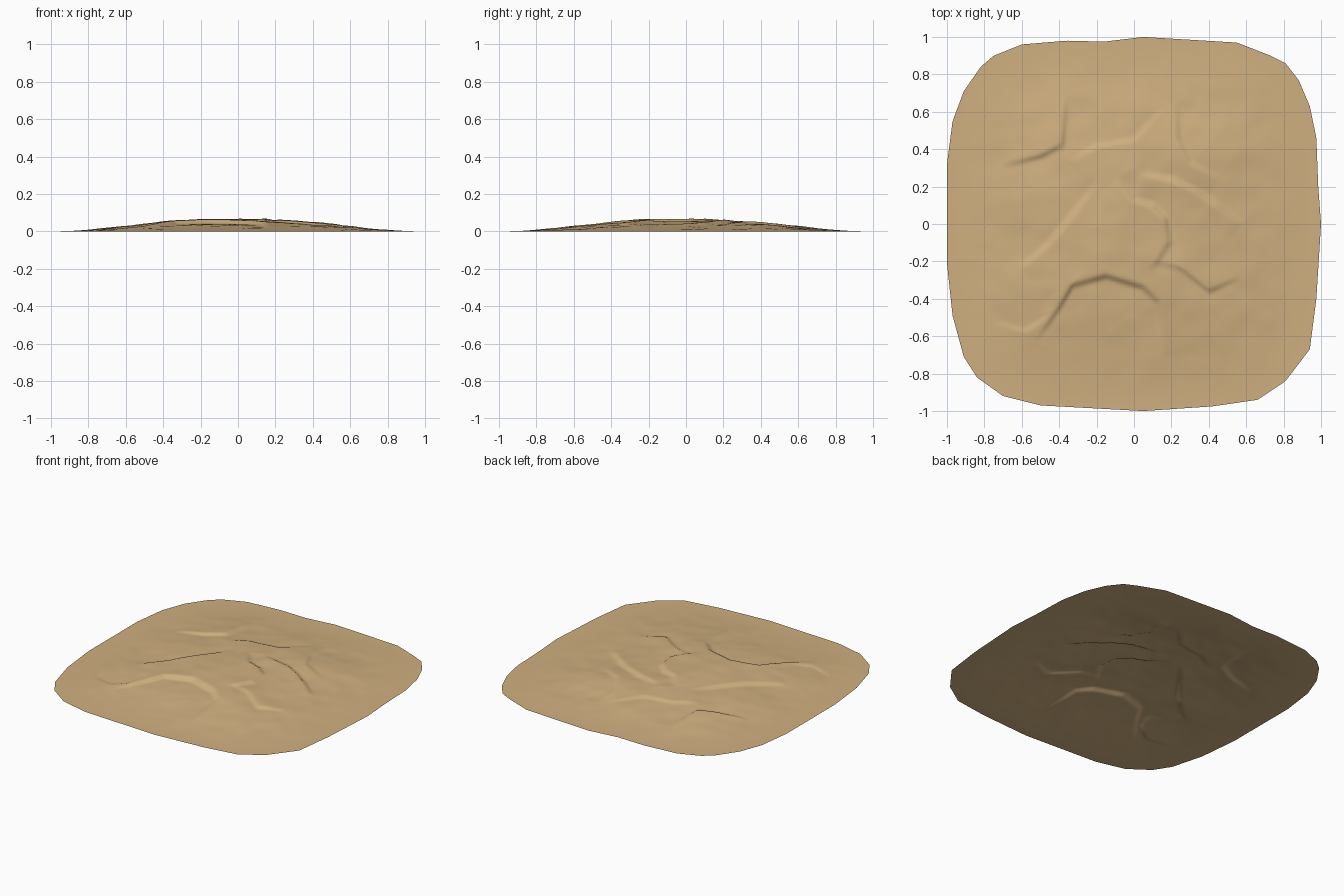
import bpy
import bmesh
import math
from mathutils import Vector, noise

default_cube = bpy.data.objects.get("Cube")
if default_cube:
    bpy.data.objects.remove(default_cube, do_unlink=True)

CELLS = 150

# Rounded-square outline of the sand patch, counter-clockwise from the right
OUTLINE = [Vector(p) for p in (
    (1, 0), (.985, .2), (.975, .46), (.94, .63), (.88, .77), (.81, .86),
    (.73, .9), (.55, .97), (.05, 1), (-.16, .975), (-.36, .98), (-.6, .96),
    (-.75, .9), (-.82, .84), (-.91, .71), (-.97, .55), (-1, .32), (-1, -.21),
    (-.97, -.49), (-.91, -.71), (-.84, -.82), (-.7, -.92), (-.5, -.97),
    (.05, -1), (.42, -.975), (.66, -.94), (.81, -.84), (.94, -.67), (.975, -.4))]

# Each scarp: height, reach, and a path whose left-hand side is the high side
SCARPS = [
    # rim around the front hollow
    (.012, .13, [(-.52, -.62), (-.4, -.45), (-.33, -.33), (-.15, -.28),
                 (.05, -.34), (.13, -.42), (.15, -.7)]),
    # bowl at the front left corner
    (.005, .07, [(-.43, -.36), (-.47, -.5), (-.58, -.57), (-.72, -.53), (-.82, -.4)]),
    # long diagonal bank
    (.009, .12, [(-.2, .22), (-.33, .05), (-.45, -.1), (-.6, -.23)]),
    # back left shelf
    (.009, .1, [(-.7, .31), (-.5, .36), (-.38, .42), (-.36, .68)]),
    # back middle lip
    (.006, .08, [(.16, .62), (0, .45), (-.2, .42), (-.34, .34)]),
    # winding central ledge
    (.011, .08, [(.1, -.24), (.19, -.1), (.17, .03), (.1, .1), (0, .13), (-.08, .24)]),
    # right hand ledge
    (.011, .1, [(.57, 0), (.45, .1), (.33, .18), (.2, .24), (.03, .27)]),
    # front right ledge
    (.008, .09, [(.1, -.2), (.25, -.24), (.4, -.36), (.56, -.29)]),
    # gully at the back
    (.007, .1, [(.45, .25), (.3, .33), (.24, .45), (.23, .65)]),
]
SCARPS = [(h, reach, [Vector(p) for p in path]) for h, reach, path in SCARPS]


def cross(a, b):
    return a.x * b.y - a.y * b.x


def outline_radius(direction):
    """Distance from the middle to the outline in one direction."""
    for a, b in zip(OUTLINE, OUTLINE[1:] + OUTLINE[:1]):
        if cross(a, direction) >= -1e-9 and cross(direction, b) >= -1e-9:
            return cross(a, b - a) / cross(direction, b - a)
    return 1


def scarp_height(point, height, reach, path):
    """A soft step across the path that fades sideways and at both ends."""
    best = None
    last = len(path) - 1
    for i in range(last):
        a, along = path[i], path[i + 1] - path[i]
        t = max(0, min(1, (point - a).dot(along) / along.length_squared))
        offset = point - a - along * t
        if best is None or offset.length < best[0]:
            best = offset.length, cross(along, offset), (i + t) / last
    distance, side, t = best
    if distance > reach * 5:
        return 0
    fade = math.sqrt(max(0, math.sin(math.pi * t)))
    step = math.tanh(distance / .012) * math.exp(-distance / reach)
    return math.copysign(height * fade * step, side)


def surface_height(point, ring):
    """Low dome plus scarps and gentle ripples, flat at the border."""
    dome = .06 * (1 + math.cos(math.pi * ring ** 1.2)) / 2
    relief = sum(scarp_height(point, *scarp) for scarp in SCARPS)
    # Warp the ripples so they look wind-blown
    spot = Vector((point.x * 4, point.y * 4, 1))
    relief += .006 * noise.noise(spot) + .003 * noise.noise(spot * 2.5)
    calm = min(1, (1 - ring) / .4)
    return max(0, dome + relief * calm * calm * (3 - 2 * calm))


# Square grid fitted to the outline ring by ring
bm = bmesh.new()
bmesh.ops.create_grid(bm, x_segments=CELLS, y_segments=CELLS, size=1)
for vert in bm.verts:
    ring = min(1, max(abs(vert.co.x), abs(vert.co.y)))
    flat = vert.co.xy
    if ring > 1e-6:
        direction = flat.normalized()
        flat = direction * outline_radius(direction) * ring
    vert.co = (flat.x, flat.y, surface_height(flat, ring))
bmesh.ops.recalc_face_normals(bm, faces=bm.faces)
if sum(face.normal.z for face in bm.faces) < 0:
    bmesh.ops.reverse_faces(bm, faces=bm.faces)

mesh = bpy.data.meshes.new("sand_ground")
bm.to_mesh(mesh)
bm.free()
ground = bpy.data.objects.new("sand_ground", mesh)
bpy.context.collection.objects.link(ground)

# Sand colour
sand = bpy.data.materials.new("sand")
sand.use_nodes = True
colour = (.63, .434, .216, 1)
sand.diffuse_color = colour
sand.node_tree.nodes["Principled BSDF"].inputs["Base Color"].default_value = colour
mesh.materials.append(sand)

# Smooth shading over the whole sheet
bpy.ops.object.select_all(action="DESELECT")
ground.select_set(True)
bpy.context.view_layer.objects.active = ground
bpy.ops.object.shade_smooth_by_angle(angle=math.radians(40))
